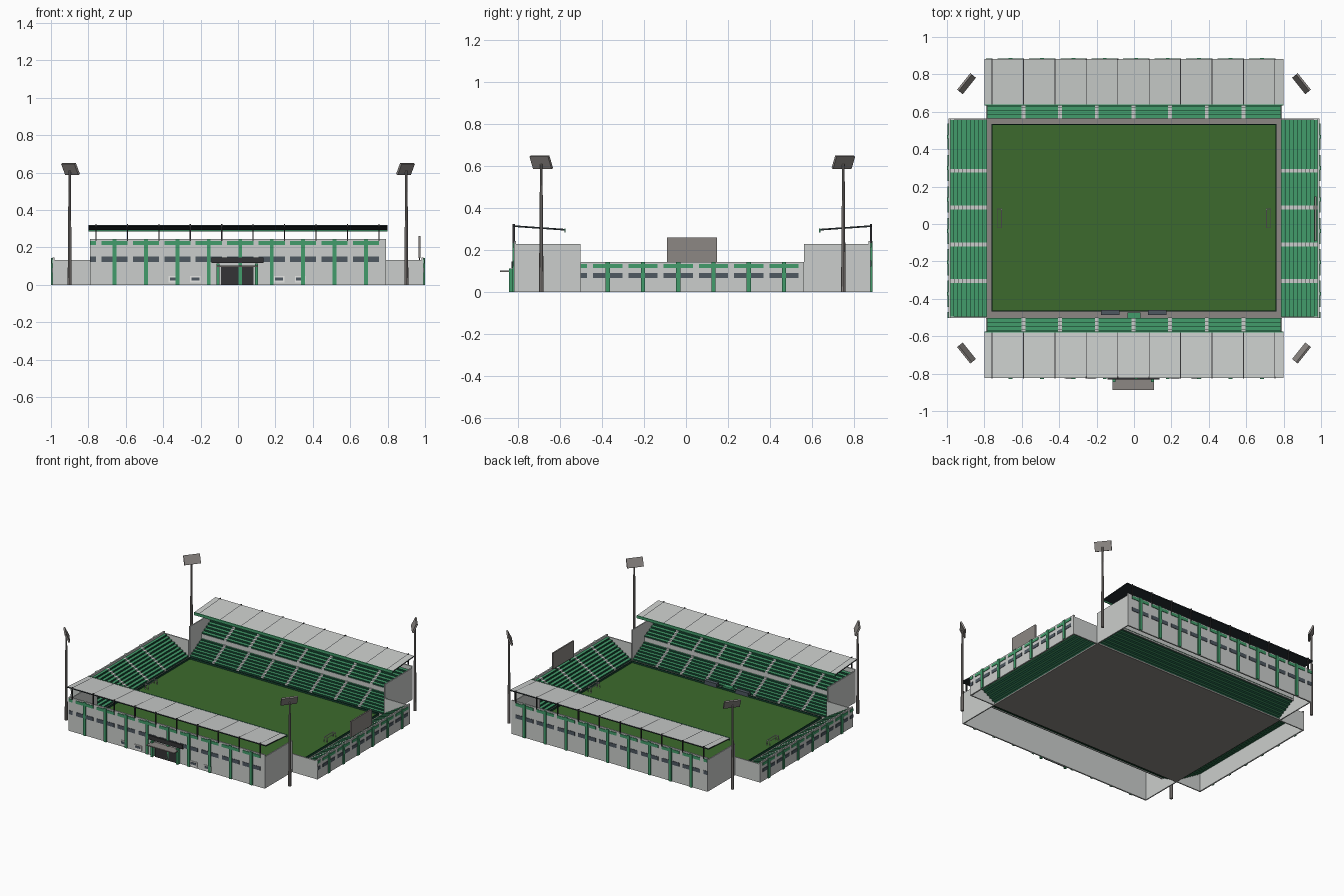
import bpy, bmesh, math
from mathutils import Matrix, Vector

if "Cube" in bpy.data.objects:
    bpy.data.objects.remove(bpy.data.objects["Cube"])


def mat(name, r, g, b):
    m = bpy.data.materials.new(name)
    lin = [((c / 255 + 0.055) / 1.055) ** 2.4 for c in (r, g, b)]
    m.diffuse_color = (*lin, 1)
    m.use_nodes = True
    m.node_tree.nodes["Principled BSDF"].inputs["Base Color"].default_value = m.diffuse_color
    return m


LIGHT = mat("light_grey", 203, 206, 204)
GREEN = mat("stand_green", 66, 156, 107)
DKGREEN = mat("dark_green", 22, 70, 50)
PITCH = mat("pitch_green", 60, 106, 45)
GREY = mat("mid_grey", 140, 135, 132)
CHAR = mat("charcoal", 52, 52, 54)
SLATE = mat("slate_window", 78, 88, 97)
WHITE = mat("white", 232, 232, 230)
ROOF = mat("roof_underside", 36, 44, 48)

YC = 0.03        # centre of the pitch in y
STEP = 0.168     # facade bay spacing
SIDES = {        # (along, outward) -> (x, y)
    "front": lambda u, v: (u, YC - v),
    "back": lambda u, v: (u, YC + v),
    "right": lambda u, v: (v, YC + u),
    "left": lambda u, v: (-v, YC + u),
}


def finish(name, bm, *mats):
    me = bpy.data.meshes.new(name)
    bm.to_mesh(me)
    bm.free()
    for m in mats:
        me.materials.append(m)
    ob = bpy.data.objects.new(name, me)
    bpy.context.collection.objects.link(ob)
    return ob


def boxes(name, items, m, side=None):
    """One object from boxes (a0, a1, b0, b1, z0, z1)."""
    f = SIDES[side] if side else (lambda x, y: (x, y))
    bm = bmesh.new()
    for a0, a1, b0, b1, z0, z1 in items:
        p, q = Vector((*f(a0, b0), z0)), Vector((*f(a1, b1), z1))
        s = [abs(c) for c in (q - p)]
        bmesh.ops.create_cube(bm, size=1, matrix=Matrix.Translation((p + q) / 2) @ Matrix.Diagonal((*s, 1)))
    return finish(name, bm, m)


def steps(name, side, spans, profile, tread, riser):
    """Stepped sheet: (outward, z) profile swept over each span."""
    f = SIDES[side]
    bm = bmesh.new()
    for u0, u1 in spans:
        rows = [[bm.verts.new((*f(u, v), z)) for u in (u0, u1)] for v, z in profile]
        for a, b, p, q in zip(rows, rows[1:], profile, profile[1:]):
            face = bm.faces.new((a[0], a[1], b[1], b[0]))
            face.material_index = 1 if p[0] == q[0] else 0
            face.normal_update()
            inward = Vector((*f(0, 0), 0)) - Vector((*f(0, 1), 0))
            if face.normal.dot(inward + Vector((0, 0, 1))) < 0:
                face.normal_flip()
    return finish(name, bm, tread, riser)


def stair(v0, v1, z0, z1, n):
    """Stair profile points, riser first."""
    pts, z = [(v0, z0)], z0
    for i in range(n):
        z = z0 + (z1 - z0) * (i + 1) / n
        pts += [(v0 + (v1 - v0) * i / n, z), (v0 + (v1 - v0) * (i + 1) / n, z)]
    return pts


def seating(name, side, L, profile, aisles):
    steps(name + "_seats", side, [(-L, L)], profile, GREEN, DKGREEN)
    lifted = [(v - 0.002, z + 0.002) for v, z in profile]
    steps(name + "_aisles", side, [(a - 0.01, a + 0.01) for a in aisles], lifted, LIGHT, LIGHT)


def facade(side, L, V, top, endtop, inner, green, window):
    """Outer wall, end walls, pilasters and bands of a stand."""
    boxes(side + "_walls", [(-L, L, V - 0.01, V, 0, top),
                            (-L, -L + 0.008, inner, V - 0.01, 0, endtop),
                            (L - 0.008, L, inner, V - 0.01, 0, endtop)], LIGHT, side)
    n = int((2 * L - 0.128) / STEP) + 1
    ps = [-L + 0.13 + STEP * k for k in range(-1, n)]
    boxes(side + "_pilasters", [(p - 0.01, p + 0.01, V, V + 0.008, 0, top - 0.002) for p in ps[1:]], GREEN, side)
    spans = [(max(-L, p - 0.07), min(L, p + 0.07)) for p in ps]
    boxes(side + "_green_bands", [(a, b, V, V + 0.004, *green) for a, b in spans], GREEN, side)
    boxes(side + "_window_bands", [(a, b, V, V + 0.003, *window) for a, b in spans], SLATE, side)


# Ground slab, pitch and boundary boards
Y0, Y1 = YC - 0.533, YC + 0.533
boxes("ground_slab", [(-0.787, 0.787, Y0, Y1, 0, 0.01)], GREY)
boxes("pitch", [(-0.757, 0.757, YC - 0.493, YC + 0.5, 0.01, 0.014)], PITCH)
boxes("boundary_boards", [(-0.76, 0.76, YC + 0.498, YC + 0.504, 0.01, 0.026),
                          (-0.76, 0.76, YC - 0.498, YC - 0.492, 0.01, 0.026),
                          (-0.763, -0.757, YC - 0.498, YC + 0.504, 0.01, 0.026),
                          (0.757, 0.763, YC - 0.498, YC + 0.504, 0.01, 0.026)], DKGREEN)

# Long two-tier roofed stands
for side in ("front", "back"):
    L, V = 0.79, 0.85
    facade(side, L, V, 0.245, 0.23, 0.533, (0.214, 0.235), (0.123, 0.15))
    aisles = [0.196 * k - 0.003 for k in range(-3, 4)]
    seating(side + "_lower", side, L - 0.008, stair(0.533, 0.68, 0.01, 0.095, 7), aisles)
    seating(side + "_upper", side, L - 0.008, stair(0.67, 0.84, 0.125, 0.215, 7), aisles)
    boxes(side + "_tier_wall", [(-L + 0.008, L - 0.008, 0.668, 0.676, 0.085, 0.127)], LIGHT, side)
    # Sloping roof: dark underside, pale top
    f = SIDES[side]
    bm = bmesh.new()
    ends = []
    for u in (-0.8, 0.8):
        ends.append([bm.verts.new((*f(u, v), z)) for v, z in
                     ((0.61, 0.294), (0.853, 0.311), (0.853, 0.319), (0.61, 0.302))])
    bm.faces.new(ends[0])
    bm.faces.new(ends[1])
    for i in range(4):
        j = (i + 1) % 4
        bm.faces.new((ends[0][i], ends[0][j], ends[1][j], ends[1][i]))
    bmesh.ops.recalc_face_normals(bm, faces=bm.faces)
    for face in bm.faces:
        face.material_index = 1 if face.normal.z > 0.7 else 0
    finish(side + "_roof", bm, ROOF, LIGHT)
    boxes(side + "_roof_fascia", [(-0.8, 0.8, 0.604, 0.61, 0.284, 0.304)], GREEN, side)
    posts = [-0.759 + STEP * k for k in range(10)]
    boxes(side + "_roof_posts", [(p - 0.003, p + 0.003, V - 0.004, V + 0.006, 0.235, 0.324) for p in posts], CHAR, side)
    # Ribs follow the roof slope
    steps(side + "_roof_ribs", side, [(p - 0.002, p + 0.002) for p in posts],
          [(0.61, 0.304), (0.853, 0.321)], CHAR, CHAR)

# Low open end stands
for side in ("left", "right"):
    L, V = 0.533, 0.992
    facade(side, L, V, 0.145, 0.133, 0.787, (0.115, 0.134), (0.067, 0.091))
    seating(side, side, L - 0.008, stair(0.787, 0.984, 0.01, 0.13, 9), [-0.335, -0.14, 0.058, 0.255])

# Scoreboard on the right stand
boxes("scoreboard", [(0.966, 0.976, -0.09, 0.148, 0.143, 0.26)], GREY)
boxes("scoreboard_legs", [(0.968, 0.974, y - 0.004, y + 0.004, 0.1, 0.145) for y in (-0.05, 0.11)], CHAR)

# Main entrance
FY = YC - 0.85
boxes("entrance_door", [(-0.09, 0.082, FY - 0.008, FY, 0, 0.096)], CHAR)
boxes("entrance_pillars", [(x - 0.008, x + 0.008, FY - 0.024, FY, 0, 0.114) for x in (-0.107, 0.099)], GREEN)
boxes("entrance_canopy", [(-0.115, 0.107, -0.887, FY, 0.096, 0.103)], GREY)
boxes("entrance_board", [(-0.143, 0.135, FY - 0.012, FY, 0.116, 0.146)], CHAR)
booths = (-0.343, -0.228, 0.22, 0.332)
boxes("ticket_window_frames", [(x - 0.028, x + 0.028, FY - 0.006, FY, 0.012, 0.046) for x in booths], WHITE)
boxes("ticket_windows", [(x - 0.021, x + 0.021, FY - 0.008, FY, 0.024, 0.04) for x in booths], SLATE)

# Dugouts and tunnel beside the pitch
boxes("dugouts", [(x - 0.05, x + 0.05, -0.487, -0.46, 0.01, 0.042) for x in (-0.127, 0.125)], SLATE)
boxes("tunnel", [(-0.035, 0.035, -0.505, -0.472, 0.01, 0.035)], GREEN)

# Goals
for s, name in ((-1, "left_goal"), (1, "right_goal")):
    bars = []
    for y in (YC - 0.05, YC + 0.05):
        bars += [(s * 0.707, s * 0.711, y - 0.002, y + 0.002, 0.012, 0.05),
                 (s * 0.707, s * 0.733, y - 0.002, y + 0.002, 0.047, 0.05),
                 (s * 0.73, s * 0.733, y - 0.002, y + 0.002, 0.012, 0.05)]
    bars += [(s * 0.707, s * 0.711, YC - 0.052, YC + 0.052, 0.047, 0.051),
             (s * 0.73, s * 0.733, YC - 0.052, YC + 0.052, 0.047, 0.05)]
    boxes(name, bars, WHITE)

# Corner floodlights: tapered pole and tilted lamp panel
for sx in (-1, 1):
    for sy in (-1, 1):
        x, y = sx * 0.9, YC + sy * 0.72
        bm = bmesh.new()
        bmesh.ops.create_cone(bm, cap_ends=True, segments=8, radius1=0.011, radius2=0.006, depth=0.61,
                              matrix=Matrix.Translation((x, y, 0.305)))
        finish("floodlight_pole", bm, GREY)
        yaw = math.atan2(sy * 0.72, sx * 0.9) - math.pi / 2
        bm = bmesh.new()
        bmesh.ops.create_cube(bm, size=1, matrix=Matrix.Translation((x * 0.995, y, 0.619))
                              @ Matrix.Rotation(yaw, 4, 'Z') @ Matrix.Rotation(math.radians(-25), 4, 'X')
                              @ Matrix.Diagonal((0.113, 0.012, 0.066, 1)))
        finish("floodlight_head", bm, GREY)
